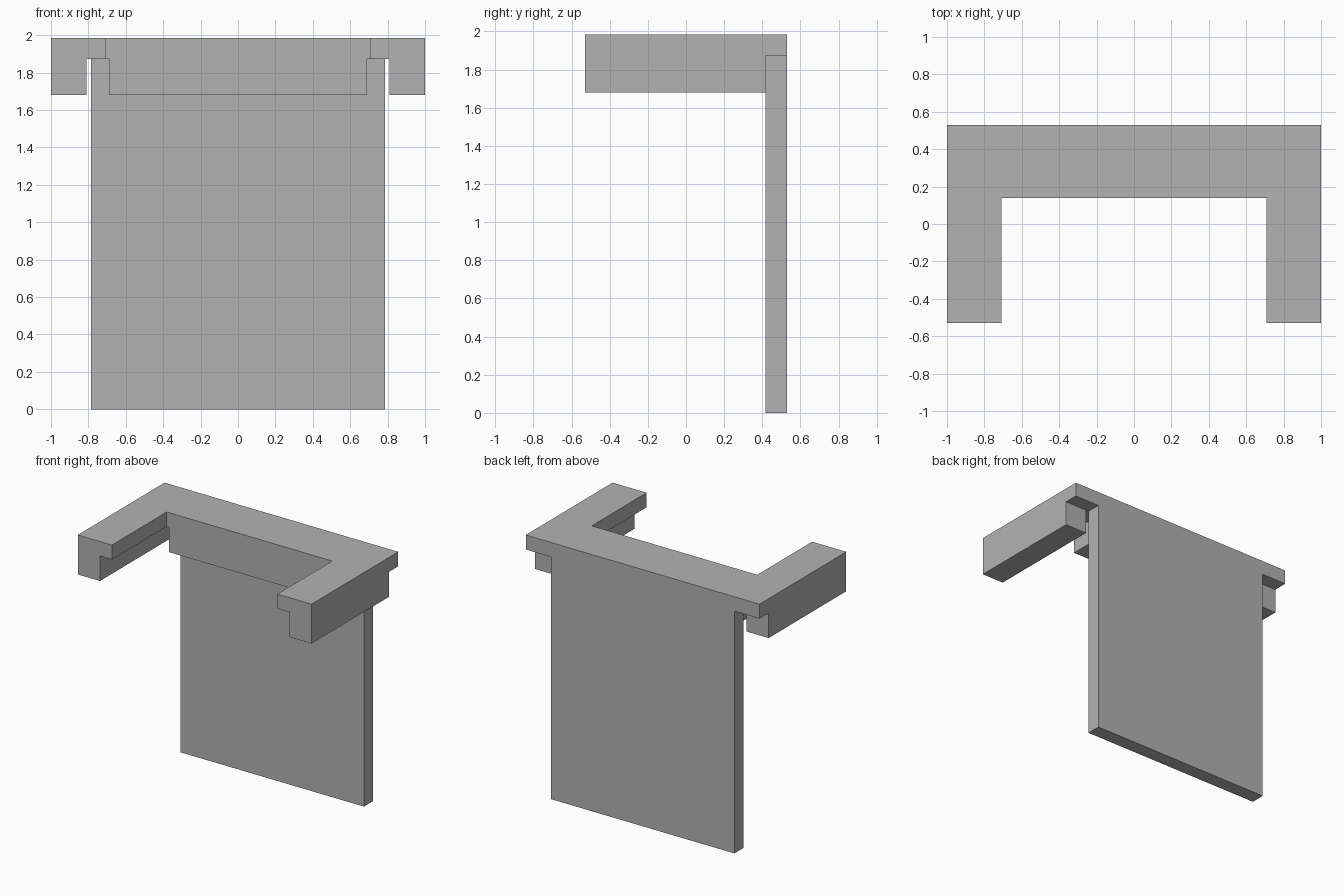
import bpy
import bmesh

cube = bpy.data.objects.get("Cube")
if cube:
    bpy.data.objects.remove(cube, do_unlink=True)

grey = bpy.data.materials.new("plain_grey")
grey.use_nodes = True
colour = (0.448, 0.448, 0.448, 1)
grey.diffuse_color = colour
grey.node_tree.nodes["Principled BSDF"].inputs["Base Color"].default_value = colour

# Shared levels and depths
TOP, SLAB_BOTTOM, SKIRT_BOTTOM = 1.985, 1.873, 1.68
FRONT, BACK = -0.53, 0.53
INNER_EDGE, WALL_FRONT = 0.14, 0.418


def prism(name, outline, z0, z1):
    """Extrude a plan outline between two heights."""
    bm = bmesh.new()
    face = bm.faces.new([bm.verts.new((x, y, z0)) for x, y in outline])
    result = bmesh.ops.extrude_face_region(bm, geom=[face])
    verts = [v for v in result["geom"] if isinstance(v, bmesh.types.BMVert)]
    bmesh.ops.translate(bm, verts=verts, vec=(0, 0, z1 - z0))
    bmesh.ops.recalc_face_normals(bm, faces=bm.faces)
    mesh = bpy.data.meshes.new(name)
    bm.to_mesh(mesh)
    bm.free()
    mesh.materials.append(grey)
    obj = bpy.data.objects.new(name, mesh)
    bpy.context.collection.objects.link(obj)
    return obj


def box(name, x0, x1, y0, y1, z0, z1):
    return prism(name, [(x0, y0), (x1, y0), (x1, y1), (x0, y1)], z0, z1)


# U-shaped top slab, mirrored from its left half outline
half = [(1, BACK), (1, FRONT), (0.708, FRONT), (0.708, INNER_EDGE)]
outline = half + [(-x, y) for x, y in reversed(half)]
prism("top_slab", outline, SLAB_BOTTOM, TOP)

# Back panel reaching the ground
box("back_panel", -0.785, 0.785, WALL_FRONT, BACK, 0, SLAB_BOTTOM)

# Deep rail under the middle of the slab
box("centre_rail", -0.69, 0.69, INNER_EDGE, WALL_FRONT, SKIRT_BOTTOM, SLAB_BOTTOM)

# Skirts under the outer edges of the arms
for side, sign in (("left", 1), ("right", -1)):
    x0, x1 = sorted((sign * 0.81, sign))
    box(side + "_arm_skirt", x0, x1, FRONT, WALL_FRONT, SKIRT_BOTTOM, SLAB_BOTTOM)
